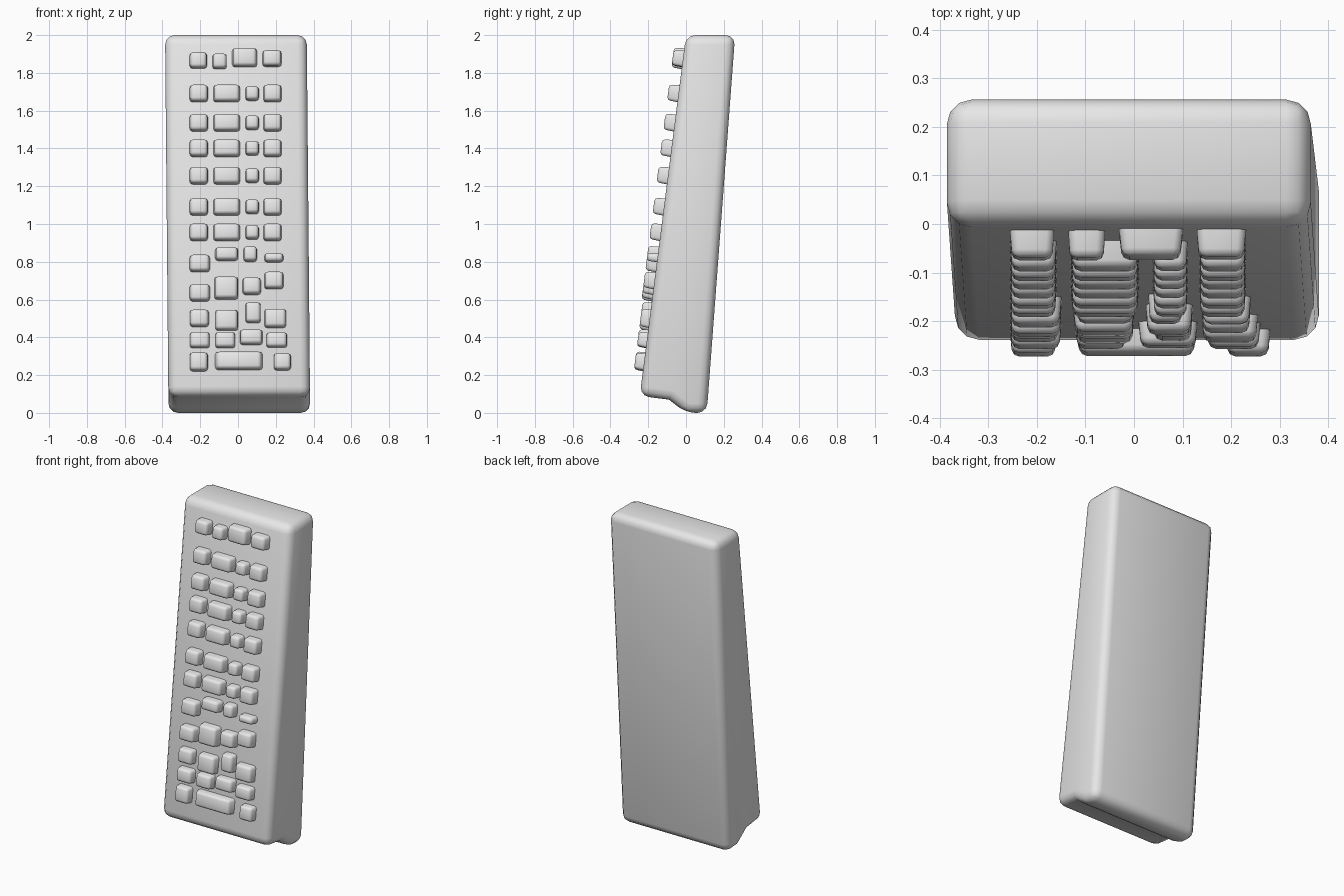
import bpy, bmesh, math
from mathutils import Matrix, Vector

if "Cube" in bpy.data.objects:
    bpy.data.objects.remove(bpy.data.objects["Cube"])

grey = bpy.data.materials.new("plain_grey")
grey.diffuse_color = (0.8, 0.8, 0.8, 1)
grey.use_nodes = True
grey.node_tree.nodes["Principled BSDF"].inputs["Base Color"].default_value = grey.diffuse_color


def finish(bm, name, angle):
    """Turn a bmesh into a smooth-shaded object with the grey material."""
    bmesh.ops.recalc_face_normals(bm, faces=bm.faces)
    mesh = bpy.data.meshes.new(name)
    bm.to_mesh(mesh)
    bm.free()
    mesh.materials.append(grey)
    ob = bpy.data.objects.new(name, mesh)
    bpy.context.collection.objects.link(ob)
    bpy.ops.object.select_all(action='DESELECT')
    ob.select_set(True)
    bpy.context.view_layer.objects.active = ob
    bpy.ops.object.shade_smooth_by_angle(angle=math.radians(angle))
    return ob


# Casing: wedge-shaped side profile (y, z) extruded across x, with a stepped foot
profile = [(0.0, 2.0), (0.26, 2.0), (0.11, 0.0), (0.0, 0.0), (-0.09, 0.07), (-0.245, 0.09)]
HALF = 0.375
bm = bmesh.new()
left = [bm.verts.new((-HALF, y, z)) for y, z in profile]
right = [bm.verts.new((HALF, y, z)) for y, z in profile]
bm.faces.new(left)
bm.faces.new(right[::-1])
n = len(profile)
for i in range(n):
    j = (i + 1) % n
    bm.faces.new((left[j], left[i], right[i], right[j]))
bmesh.ops.recalc_face_normals(bm, faces=bm.faces)
inner = {left[4], right[4]}          # the inside corner of the foot stays crisp
edges = [e for e in bm.edges if set(e.verts) != inner]
bmesh.ops.bevel(bm, geom=edges, offset=0.05, segments=3, profile=0.5,
                affect='EDGES', clamp_overlap=True)
for v in bm.verts:                   # slight sideways lean
    v.co.x += 0.007 - 0.009 * v.co.z
finish(bm, "casing", 40)

# Keys stand square to the leaning front face
SLOPE = 0.245 / 1.91
TILT = Matrix.Rotation(-math.atan(SLOPE), 4, 'X')


def key(name, x0, x1, z, height, rise=0.055):
    """Rounded, slightly tapered key centred at height z on the front face."""
    bm = bmesh.new()
    bmesh.ops.create_cube(bm, size=1)
    sink = 0.03
    for v in bm.verts:
        taper = 0.92 if v.co.y < 0 else 1.06
        v.co = Vector((v.co.x * (x1 - x0) * taper,
                       -rise if v.co.y < 0 else sink,
                       v.co.z * height * taper))
    front = [e for e in bm.edges if min(v.co.y for v in e.verts) < 0]
    bmesh.ops.bevel(bm, geom=front, offset=0.015, segments=2, profile=0.5, affect='EDGES')
    place = Matrix.Translation(((x0 + x1) / 2, -SLOPE * (2.0 - z), z)) @ TILT
    bmesh.ops.transform(bm, matrix=place, verts=bm.verts)
    finish(bm, name, 50)


# Regular upper rows share the same four columns
columns = [(-0.255, -0.16), (-0.13, 0.01), (0.04, 0.11), (0.135, 0.23)]
for r, z in enumerate((1.69, 1.535, 1.40, 1.255, 1.09, 0.955)):
    for c, (x0, x1) in enumerate(columns):
        key(f"key_row{r + 2}_{c + 1}", x0, x1, z, 0.075 if c == 2 else 0.09)

# Irregular rows: x0, x1, z, height
odd_rows = {
    1: [(-.255, -.165, 1.865, .085), (-.135, -.06, 1.86, .08),
        (-.03, .10, 1.88, .10), (.13, .23, 1.875, .085)],
    8: [(-.255, -.15, .79, .09), (-.12, 0, .84, .07),
        (.03, .10, .84, .08), (.14, .24, .82, .045)],
    9: [(-.255, -.15, .635, .09), (-.125, 0, .66, .12),
        (.025, .12, .67, .09), (.14, .24, .70, .09)],
    10: [(-.255, -.155, .50, .09), (-.12, 0, .49, .11),
         (.04, .12, .53, .11), (.14, .255, .50, .10)],
    11: [(-.255, -.15, .385, .085), (-.12, -.015, .385, .085),
         (.01, .13, .40, .08), (.15, .26, .385, .08)],
    12: [(-.255, -.16, .27, .10), (-.12, .13, .275, .095), (.19, .28, .27, .09)],
}
for r, keys in odd_rows.items():
    for c, (x0, x1, z, h) in enumerate(keys):
        key(f"key_row{r}_{c + 1}", x0, x1, z, h, 0.055 if r < 10 else 0.048)
